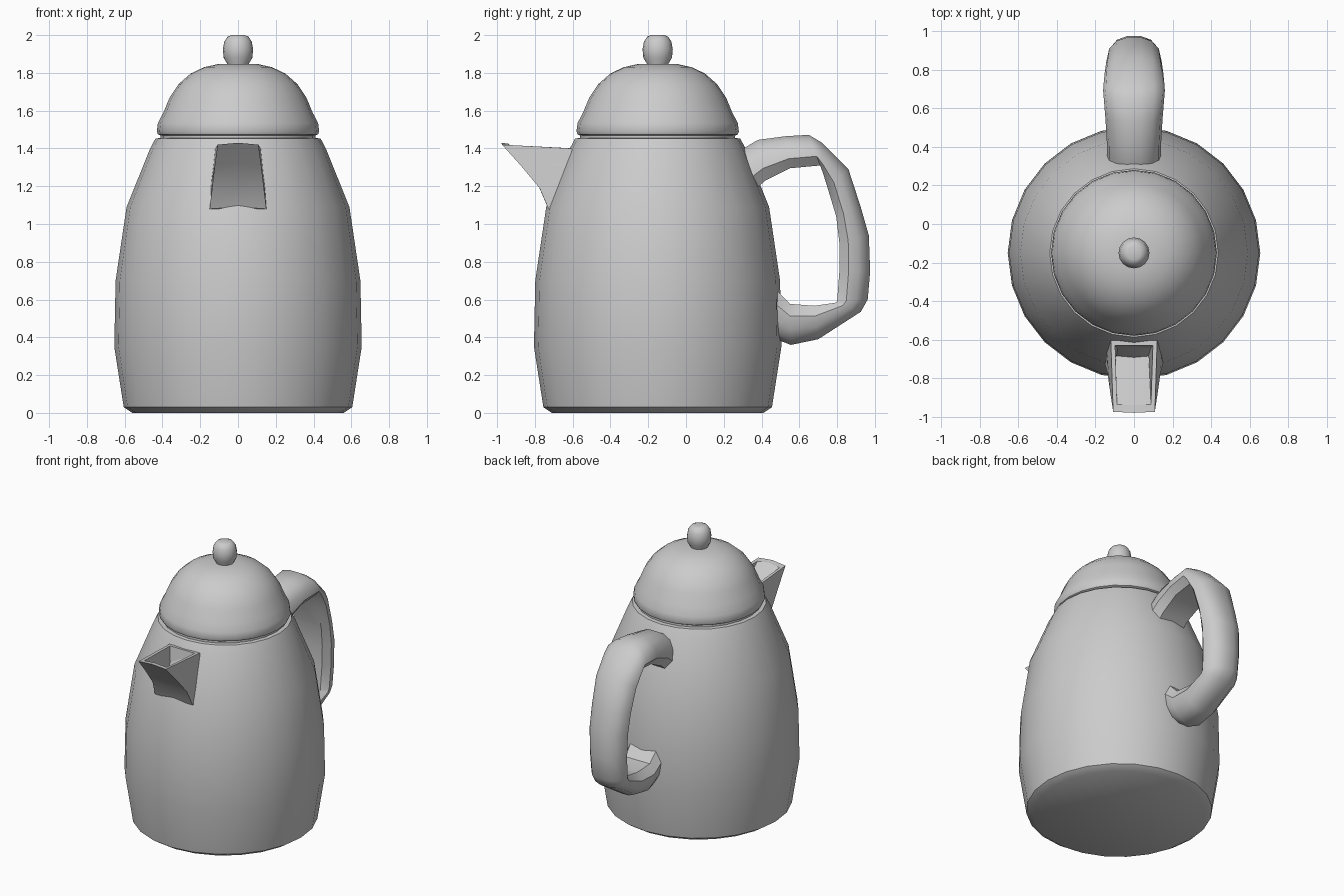
import bpy, math

AXIS_Y = -0.15   # vertical axis of the pot


def make_object(name, verts, faces, angle=35):
    me = bpy.data.meshes.new(name)
    me.from_pydata(verts, [], faces)
    ob = bpy.data.objects.new(name, me)
    bpy.context.collection.objects.link(ob)
    bpy.ops.object.select_all(action='DESELECT')
    ob.select_set(True)
    bpy.context.view_layer.objects.active = ob
    bpy.ops.object.mode_set(mode='EDIT')
    bpy.ops.mesh.select_all(action='SELECT')
    bpy.ops.mesh.normals_make_consistent(inside=False)
    bpy.ops.object.mode_set(mode='OBJECT')
    bpy.ops.object.shade_smooth_by_angle(angle=math.radians(angle))
    return ob


def loft(name, rings, cap_start=True, cap_end=True, angle=35):
    n = len(rings[0])
    verts = [p for ring in rings for p in ring]
    faces = []
    for i in range(len(rings) - 1):
        for j in range(n):
            k = (j + 1) % n
            faces.append((i*n + j, i*n + k, (i+1)*n + k, (i+1)*n + j))
    if cap_start:
        faces.append(tuple(range(n))[::-1])
    if cap_end:
        faces.append(tuple(range(len(verts) - n, len(verts))))
    return make_object(name, verts, faces, angle)


def lathe(name, profile, sides):
    rings = [[(r * math.cos(2*math.pi*j/sides), AXIS_Y + r * math.sin(2*math.pi*j/sides), z)
              for j in range(sides)] for r, z in profile]
    return loft(name, rings)


# Pot body with a low neck under the lid
lathe("pot_body", [(0.56, 0), (0.605, 0.03), (0.655, 0.35), (0.648, 0.7), (0.59, 1.09),
                   (0.465, 1.4), (0.437, 1.453), (0.41, 1.455), (0.41, 1.472)], 24)

# Domed lid
lathe("lid", [(0.405, 1.465), (0.424, 1.475), (0.43, 1.49), (0.424, 1.535), (0.395, 1.59),
              (0.362, 1.67), (0.315, 1.74), (0.25, 1.797), (0.18, 1.83), (0.1, 1.848)], 24)

# Knob
lathe("lid_knob", [(0.055, 1.83), (0.058, 1.85), (0.076, 1.88), (0.08, 1.925),
                   (0.073, 1.965), (0.055, 1.992), (0.035, 2.0)], 16)


# Spout: outer shell, rim, and hollow inside
def spout_ring(half_front, half_back, front, back, z_front, z_back):
    return [(-half_front, front, z_front), (0, front - 0.005, z_front + 0.01),
            (half_front, front, z_front), (half_back, back, z_back),
            (0, back, z_back), (-half_back, back, z_back)]


loft("spout", [
    spout_ring(0.15, 0.15, -0.728, -0.60, 1.08, 1.08),
    spout_ring(0.137, 0.147, -0.775, -0.60, 1.19, 1.19),
    spout_ring(0.123, 0.13, -0.875, -0.60, 1.31, 1.31),
    spout_ring(0.108, 0.12, -0.974, -0.605, 1.42, 1.40),
    spout_ring(0.088, 0.098, -0.935, -0.63, 1.415, 1.402),
    spout_ring(0.095, 0.075, -0.69, -0.66, 1.20, 1.20),
], angle=25)

# Handle: D-shaped section swept between inner and outer outline points
# (half width, inner y, inner z, outer y, outer z)
stations = [
    (0.14, 0.34, 1.16, 0.27, 1.38),
    (0.14, 0.42, 1.23, 0.38, 1.445),
    (0.148, 0.55, 1.295, 0.53, 1.465),
    (0.16, 0.71, 1.31, 0.65, 1.472),
    (0.158, 0.725, 1.27, 0.72, 1.43),
    (0.152, 0.75, 1.19, 0.86, 1.29),
    (0.145, 0.795, 1.04, 0.925, 1.09),
    (0.14, 0.812, 0.90, 0.968, 0.94),
    (0.135, 0.812, 0.75, 0.975, 0.75),
    (0.13, 0.80, 0.59, 0.962, 0.60),
    (0.13, 0.79, 0.583, 0.925, 0.535),
    (0.13, 0.68, 0.567, 0.70, 0.39),
    (0.135, 0.55, 0.577, 0.555, 0.36),
    (0.14, 0.49, 0.64, 0.49, 0.385),
    (0.14, 0.44, 0.68, 0.44, 0.41),
]
half = [(0.72, 0.0), (1.0, 0.3), (0.92, 0.62), (0.65, 0.88), (0.25, 1.0)]
section = half + [(-u, t) for u, t in reversed(half)]
loft("handle", [[(w * u, iy + (oy - iy) * t, iz + (oz - iz) * t) for u, t in section]
                for w, iy, iz, oy, oz in stations], angle=40)
